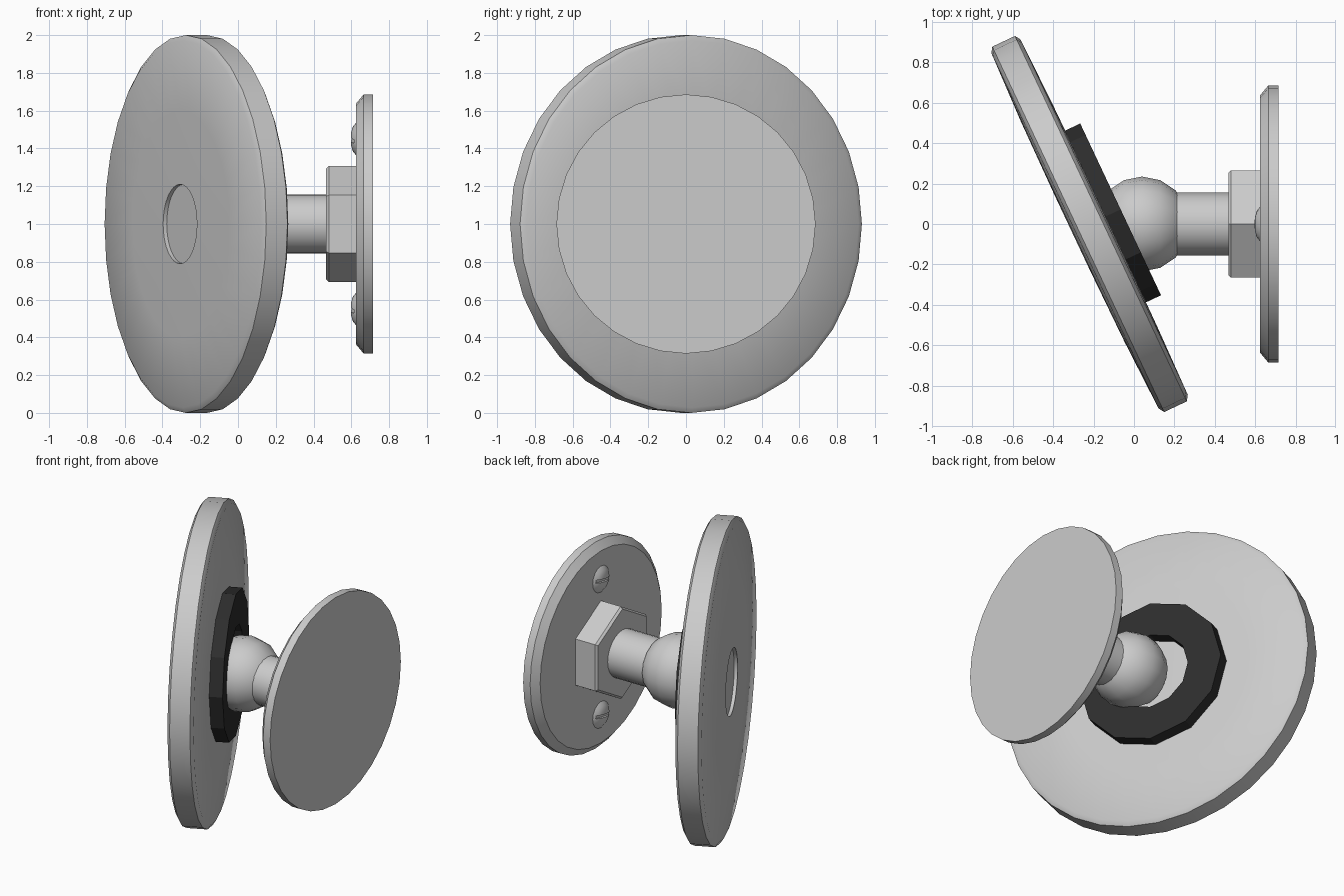
import bpy, bmesh, math
from mathutils import Matrix

if "Cube" in bpy.data.objects:
    bpy.data.objects.remove(bpy.data.objects["Cube"])


def material(name, value):
    m = bpy.data.materials.new(name)
    m.diffuse_color = (value, value, value, 1)
    m.use_nodes = True
    m.node_tree.nodes["Principled BSDF"].inputs["Base Color"].default_value = m.diffuse_color
    return m


GREY = material("satin grey", 0.6)
BLACK = material("black rubber", 0.027)
TILT = math.radians(25.2)
DISC_CENTRE = (-0.22, 0, 1)


def lathe(name, profile, sides, mat, loc=(0, 0, 1), turn=0, closed=False, angle=30):
    """Spin (x, radius) points around the x axis; a closed profile makes a ring."""
    bm = bmesh.new()
    rings = []
    for x, r in profile:
        if r == 0:
            rings.append([bm.verts.new((x, 0, 0))] * sides)
        else:
            rings.append([bm.verts.new((x, r * math.sin(2 * math.pi * i / sides),
                                        r * math.cos(2 * math.pi * i / sides)))
                          for i in range(sides)])
    pairs = list(zip(rings, rings[1:]))
    if closed:
        pairs.append((rings[-1], rings[0]))
    for a, b in pairs:
        for i in range(sides):
            j = (i + 1) % sides
            corners = list(dict.fromkeys((a[i], a[j], b[j], b[i])))
            bm.faces.new(corners)
    bmesh.ops.recalc_face_normals(bm, faces=bm.faces[:])
    bm.transform(Matrix.Translation(loc) @ Matrix.Rotation(turn, 4, 'Z'))
    me = bpy.data.meshes.new(name)
    bm.to_mesh(me)
    bm.free()
    me.materials.append(mat)
    ob = bpy.data.objects.new(name, me)
    bpy.context.collection.objects.link(ob)
    bpy.ops.object.select_all(action='DESELECT')
    bpy.context.view_layer.objects.active = ob
    ob.select_set(True)
    bpy.ops.object.shade_smooth_by_angle(angle=math.radians(angle))
    return ob


# Tilted round disc: gently domed faces, chamfered rim, shallow round recess in front
lathe("disc", [(-0.075, 0), (-0.075, 0.21), (-0.096, 0.21), (-0.092, 0.6), (-0.08, 0.972),
               (-0.062, 1.0), (0.062, 1.0), (0.08, 0.972), (0.087, 0.6), (0.09, 0)],
      32, GREY, DISC_CENTRE, TILT, angle=50)

# Rubber ring behind the disc
lathe("rubber_ring", [(0.078, 0.25), (0.078, 0.47), (0.17, 0.47), (0.17, 0.25)],
      12, BLACK, DISC_CENTRE, TILT, closed=True, angle=20)

# Ball joint
R = 0.235
lathe("ball", [(0.04 - R * math.cos(math.pi * i / 8),
                R * math.sin(math.pi * i / 8) if 0 < i < 8 else 0) for i in range(9)],
      16, GREY)

# Stem between ball and nut
lathe("stem", [(0.1, 0), (0.1, 0.155), (0.5, 0.155), (0.5, 0)], 24, GREY)

# Hexagonal nut with a fine chamfer
lathe("hex_nut", [(0.467, 0), (0.467, 0.293), (0.481, 0.307), (0.64, 0.307), (0.64, 0)],
      6, GREY, angle=20)

# Round wall plate with a chamfered front edge
lathe("wall_plate", [(0.625, 0), (0.625, 0.638), (0.665, 0.686), (0.716, 0.686), (0.716, 0)],
      32, GREY)

# Slotted domed screws above and below the nut
for side, label in ((1, "upper"), (-1, "lower")):
    z = 1 + side * 0.45
    screw = lathe(label + "_screw", [(0.596, 0), (0.599, 0.035), (0.608, 0.065), (0.626, 0.088),
                                     (0.64, 0.088), (0.64, 0)], 16, GREY, (0, 0, z), angle=40)
    bpy.ops.mesh.primitive_cube_add(size=1, location=(0.596, 0, z))
    cutter = bpy.context.object
    cutter.name = label + "_slot_cutter"
    cutter.scale = (0.035, 0.25, 0.02)
    cutter.rotation_euler.x = math.radians(10)
    cutter.hide_render = True
    cutter.display_type = 'WIRE'
    cut = screw.modifiers.new("slot", 'BOOLEAN')
    cut.object = cutter
    cut.solver = 'EXACT'
